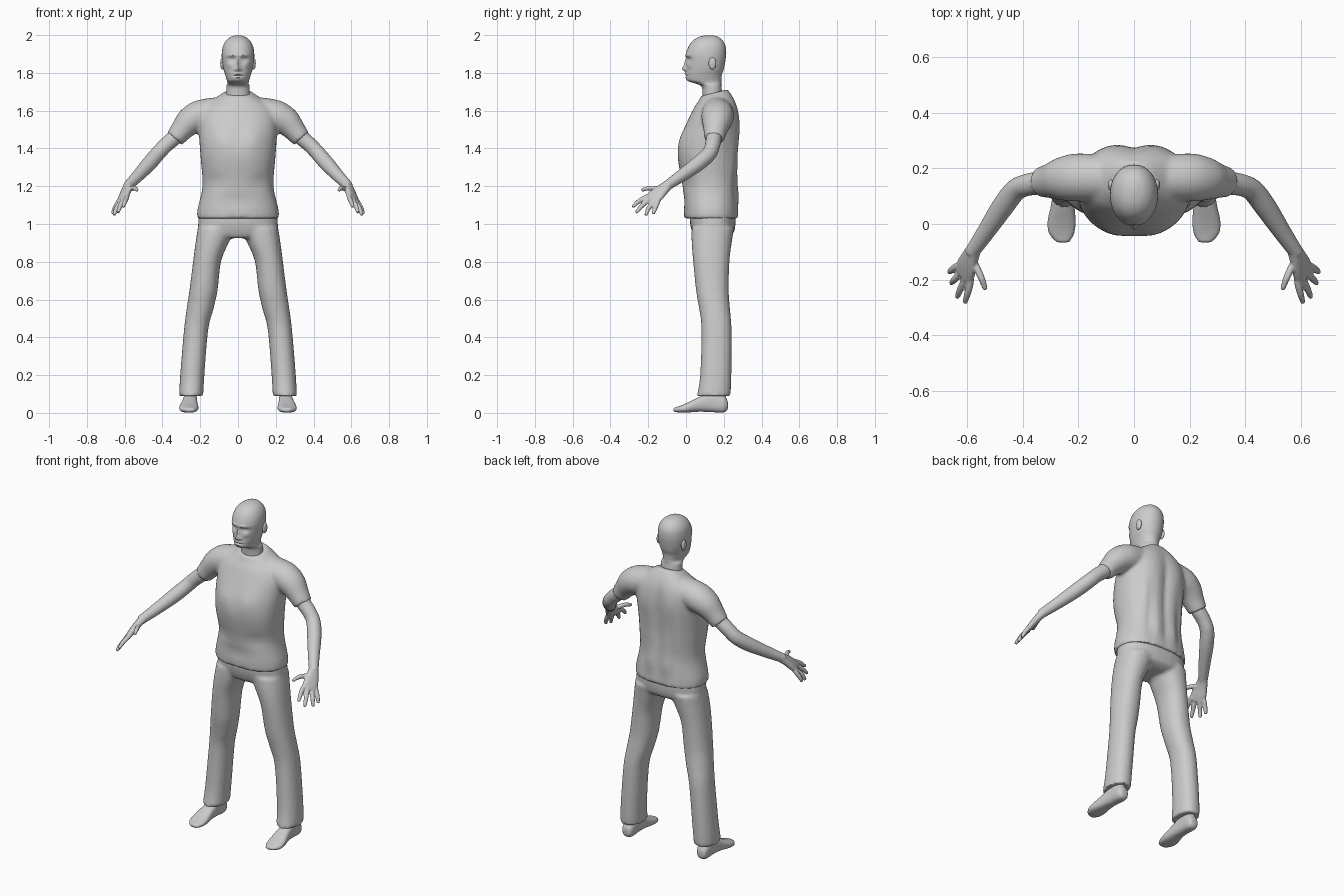
import bpy, bmesh, math
from mathutils import Vector

grey = bpy.data.materials.new("plain grey")
grey.diffuse_color = (0.6, 0.6, 0.6, 1)


def oval(c, u, v, n=32, p=2.0):
    """Closed superellipse ring around c with half axes u and v."""
    ring = []
    for i in range(n):
        a = 2 * math.pi * i / n
        ca, sa = math.cos(a), math.sin(a)
        ring.append(Vector(c) + Vector(u) * math.copysign(abs(ca) ** (2 / p), ca)
                    + Vector(v) * math.copysign(abs(sa) ** (2 / p), sa))
    return ring


def level(z, x0, x1, y0, y1, p=2.0, n=32, tilt=0.0):
    """Horizontal ring filling the given x and y ranges."""
    h = (y1 - y0) / 2
    return oval(((x0 + x1) / 2, (y0 + y1) / 2, z), ((x1 - x0) / 2, 0, 0), (0, h, h * tilt), n, p)


def tube(points, n=20, deep=1.0):
    """Rings along a path of (x, y, z, radius); deep stretches them along y."""
    rings = []
    for i, q in enumerate(points):
        a, b = Vector(points[max(i - 1, 0)][:3]), Vector(points[min(i + 1, len(points) - 1)][:3])
        t = (b - a).normalized()
        v = (Vector((0, 1, 0)) - t * t.y).normalized()
        rings.append(oval(q[:3], t.cross(v) * q[3], v * q[3] * deep, n))
    return rings


def ball(c, rx, ry, rz):
    return [level(c[2] + rz * math.sin(a), c[0] - rx * math.cos(a), c[0] + rx * math.cos(a),
                  c[1] - ry * math.cos(a), c[1] + ry * math.cos(a), n=20)
            for a in [math.radians(d) for d in range(-80, 81, 20)]]


def spline(a, b, c, d, t):
    return 0.5 * (2 * b + (c - a) * t + (2 * a - 5 * b + 4 * c - d) * t * t
                  + (3 * b - a - 3 * c + d) * t ** 3)


def add_loft(bm, rings, steps=4):
    """Smoothly skin the rings and cap both ends."""
    dense, last = [], len(rings) - 1
    for i in range(last):
        four = [rings[max(i - 1, 0)], rings[i], rings[i + 1], rings[min(i + 2, last)]]
        for s in range(steps):
            dense.append([spline(*q, s / steps) for q in zip(*four)])
    dense.append(rings[-1])
    rows = [[bm.verts.new(v) for v in r] for r in dense]
    n = len(rows[0])
    for r0, r1 in zip(rows, rows[1:]):
        for j in range(n):
            bm.faces.new((r0[j], r0[(j + 1) % n], r1[(j + 1) % n], r1[j]))
    bm.faces.new(rows[0])
    bm.faces.new(rows[-1])


def part(name, single=(), paired=(), bumps=(), voxel=0, smooth=0, steps=4):
    bm = bmesh.new()
    for rings in single:
        add_loft(bm, rings, steps)
    # bumps: (side, x, z, amount, width, height), pushed along y
    for v in bm.verts:
        v.co.y += sum(m * math.exp(-((abs(v.co.x) - x) / w) ** 2 - ((v.co.z - z) / h) ** 2)
                      for side, x, z, m, w, h in bumps if (v.co.y - 0.12) * side > 0)
    for rings in paired:
        add_loft(bm, rings, steps)
        add_loft(bm, [[Vector((-q.x, q.y, q.z)) for q in r] for r in rings], steps)
    bmesh.ops.recalc_face_normals(bm, faces=bm.faces)
    me = bpy.data.meshes.new(name)
    bm.to_mesh(me)
    bm.free()
    me.materials.append(grey)
    ob = bpy.data.objects.new(name, me)
    bpy.context.collection.objects.link(ob)
    bpy.ops.object.select_all(action='DESELECT')
    ob.select_set(True)
    bpy.context.view_layer.objects.active = ob
    if voxel:
        m = ob.modifiers.new("fuse", 'REMESH')
        m.mode, m.voxel_size = 'VOXEL', voxel
        m = ob.modifiers.new("soften", 'SMOOTH')
        m.factor, m.iterations = 0.5, smooth
        bpy.ops.object.convert(target='MESH')
    bpy.ops.object.shade_smooth_by_angle(angle=math.radians(50))
    return ob


# Head with neck, face relief and ears
head_rows = [(1.60, .07, .09, .20), (1.69, .063, .088, .192), (1.73, .061, .08, .187),
             (1.745, .056, .045, .187), (1.76, .059, .006, .187), (1.79, .068, .0, .19),
             (1.82, .077, .002, .20), (1.86, .084, .003, .208), (1.90, .086, .0, .213),
             (1.94, .08, .014, .21), (1.97, .064, .036, .195), (1.99, .04, .068, .172),
             (1.999, .012, .105, .14)]
face = [(-1, 0, 1.822, -.022, .013, .014), (-1, 0, 1.85, -.012, .009, .022),
        (-1, .034, 1.872, .014, .018, .012), (-1, .034, 1.871, -.006, .011, .006),
        (-1, .03, 1.893, -.007, .026, .008), (-1, 0, 1.794, -.007, .022, .006),
        (-1, 0, 1.786, .006, .024, .003), (-1, 0, 1.777, -.006, .018, .005),
        (-1, .017, 1.817, -.006, .006, .007), (-1, .045, 1.84, -.005, .015, .015)]
part("head", [[level(z, -w, w, f, b, 2.1, 64) for z, w, f, b in head_rows]],
     [ball((.083, .14, 1.85), .011, .02, .032)], face, steps=7)

# Shirt: torso, shoulders and short sleeves fused together
torso_rows = [(1.03, .217, -.01, .28, 0), (1.08, .214, -.012, .278, 0), (1.2, .188, -.018, .277, 0),
              (1.34, .197, -.042, .278, 0), (1.42, .203, -.036, .281, 0), (1.5, .208, -.01, .283, 0),
              (1.57, .205, .02, .28, 0), (1.62, .18, .045, .272, 0), (1.66, .13, .066, .252, .1),
              (1.695, .074, .078, .222, .25)]
folds = [(1, 0, 1.35, -.018, .03, .25), (1, .09, 1.52, .008, .06, .09), (1, .06, 1.15, .008, .03, .05),
         (1, .1, 1.2, -.01, .02, .12), (1, .13, 1.35, .008, .02, .12), (-1, .08, 1.45, -.012, .06, .07),
         (-1, .12, 1.22, .008, .05, .04), (-1, 0, 1.12, .006, .1, .03)]
shoulder = tube([(.05, .165, 1.60, .075), (.14, .167, 1.588, .08), (.21, .167, 1.57, .082),
                 (.26, .162, 1.54, .074), (.30, .155, 1.495, .06), (.336, .15, 1.45, .051)], 28, 1.05)
part("shirt", [[level(z, -w, w, f, b, 2.25, 48, t) for z, w, f, b, t in torso_rows]],
     [shoulder], folds, voxel=.01, smooth=5)

# Trousers: hips and two legs fused together
hips = [level(z, -w, w, f, b, 2.4) for z, w, f, b in
        [(.925, .10, .05, .21), (.95, .20, .035, .25), (1.0, .211, .022, .262), (1.06, .205, .02, .262)]]
leg = [level(z, a, b, f, k, 2.2) for z, a, b, f, k in
       [(.09, .184, .312, .058, .236), (.2, .178, .306, .075, .24), (.44, .158, .286, .082, .241),
        (.55, .13, .272, .07, .233), (.65, .108, .257, .053, .226), (.8, .09, .238, .038, .23),
        (.9, .05, .225, .03, .242), (.98, .01, .213, .03, .255)]]
part("trousers", [hips], [leg], voxel=.01, smooth=4)


# Bare feet
def foot_ring(y, x, w, z0, z1):
    return oval((x, y, (z0 + z1) / 2), (w, 0, 0), (0, 0, (z1 - z0) / 2), 24, 2.6)


foot = [foot_ring(*r) for r in
        [(.222, .252, .02, .02, .06), (.20, .252, .035, .002, .09), (.13, .253, .037, .004, .11),
         (.07, .256, .042, .006, .085), (.01, .26, .051, .002, .055), (-.035, .26, .046, .002, .036),
         (-.067, .255, .022, .006, .026)]]
ankle = tube([(.254, .16, .04, .033), (.254, .16, .09, .032), (.25, .16, .16, .034)], 20, 1.6)
part("feet", [], [foot, ankle], voxel=.007, smooth=3)

# Arms, palms, fingers and thumbs fused together
arm = tube([(.27, .155, 1.54, .045), (.335, .148, 1.46, .042), (.385, .14, 1.415, .04),
            (.425, .122, 1.372, .04), (.47, .065, 1.32, .04), (.53, -.025, 1.255, .033),
            (.585, -.105, 1.2, .026)])
across = Vector((.05, .06, -.035)).normalized()
along = Vector((.04, -.11, -.08)).normalized()
thick = across.cross(along).normalized()
palm = [oval(c, across * w, thick * t, 20, 2.5) for c, w, t in
        [((.575, -.09, 1.21), .026, .024), ((.59, -.125, 1.182), .036, .021),
         ((.603, -.16, 1.15), .045, .019), ((.612, -.188, 1.125), .043, .015)]]
fingers = [((.588, -.205, 1.145), (.598, -.25, 1.12), (.608, -.283, 1.09)),
           ((.609, -.2, 1.127), (.625, -.237, 1.092), (.636, -.264, 1.06)),
           ((.625, -.178, 1.112), (.645, -.2, 1.08), (.657, -.213, 1.046)),
           ((.636, -.152, 1.112), (.654, -.165, 1.08), (.664, -.173, 1.053)),
           ((.572, -.145, 1.185), (.548, -.195, 1.19), (.533, -.236, 1.178))]
digits = []
for base, mid, tip in fingers:
    root = Vector((.598, -.14, 1.165)).lerp(Vector(base), 0.45)
    digits.append(tube([(*root, .014), (*base, .0135), (*mid, .0125), (*tip, .009)], 12))
part("arms_and_hands", [], [arm, palm] + digits, voxel=.005, smooth=3)
